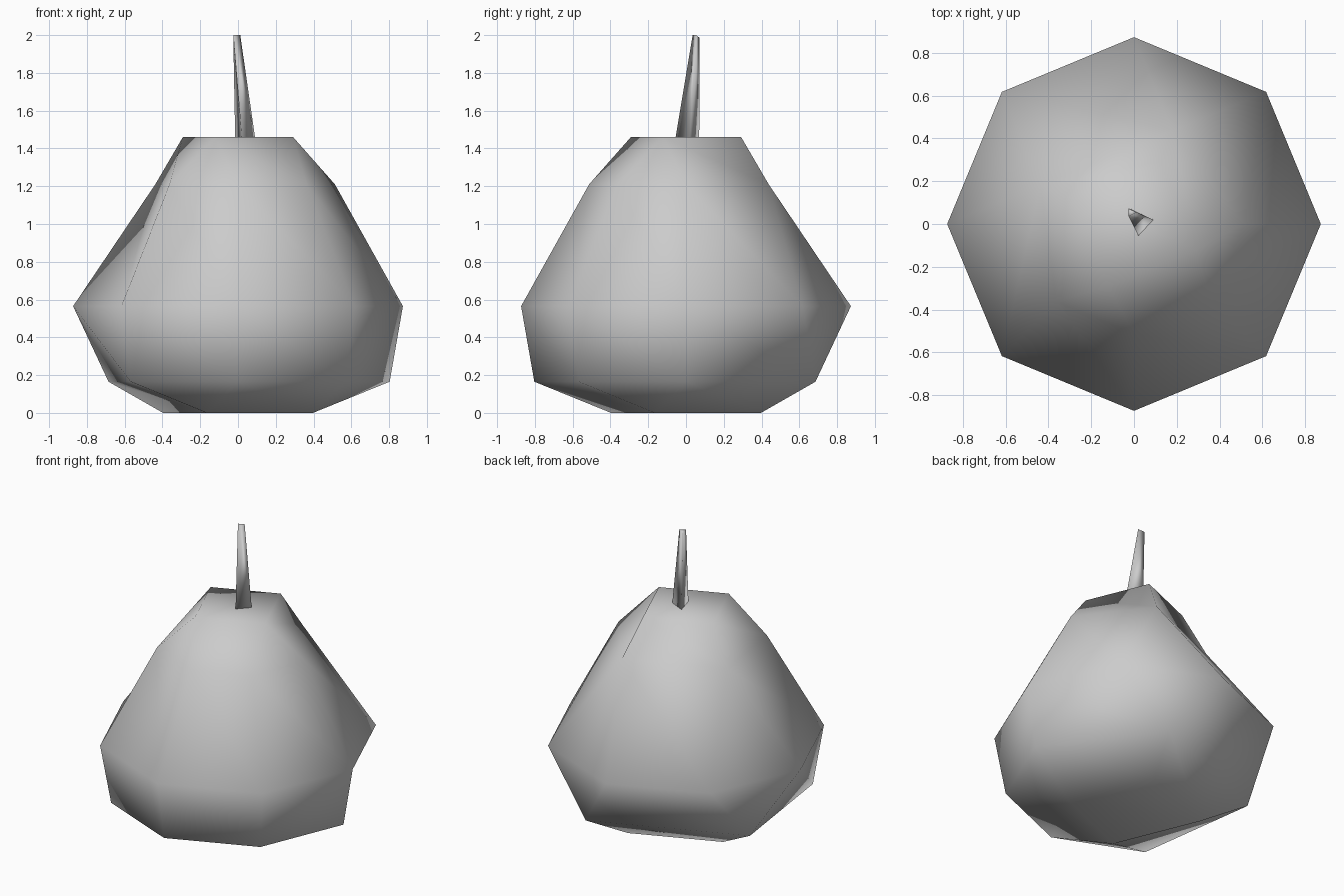
import bpy, bmesh
from math import cos, sin, pi
from mathutils import Vector

if "Cube" in bpy.data.objects:
    bpy.data.objects.remove(bpy.data.objects["Cube"], do_unlink=True)

grey = bpy.data.materials.new("plain grey")
grey.use_nodes = True
grey.diffuse_color = (0.6, 0.6, 0.6, 1)
grey.node_tree.nodes["Principled BSDF"].inputs["Base Color"].default_value = (0.6, 0.6, 0.6, 1)


def loft(name, rings):
    """Join rings of vertex positions, bottom to top, with triangles and end caps.
    Equal neighbouring positions in a ring share one vertex."""
    bm = bmesh.new()
    rows = []
    for ring in rings:
        known = {}
        row = []
        for p in ring:
            key = tuple(round(c, 4) for c in p)
            if key not in known:
                known[key] = bm.verts.new(p)
            row.append(known[key])
        rows.append(row)
    for low, up in zip(rows, rows[1:]):
        n = len(low)
        for i in range(n):
            j = (i + 1) % n
            for tri in ((low[i], low[j], up[i]), (up[i], low[j], up[j])):
                if len(set(tri)) == 3:
                    bm.faces.new(tri)
    bm.faces.new(list(dict.fromkeys(reversed(rows[0]))))
    bm.faces.new(list(dict.fromkeys(rows[-1])))
    for f in bm.faces:
        f.smooth = True
    mesh = bpy.data.meshes.new(name)
    bm.to_mesh(mesh)
    bm.free()
    mesh.materials.append(grey)
    obj = bpy.data.objects.new(name, mesh)
    bpy.context.collection.objects.link(obj)
    return obj


def body_ring(radius, z, merged):
    """Eight-sided ring; each pair of corners in merged is pulled to its midpoint."""
    pts = [Vector((radius * cos(k * pi / 4), radius * sin(k * pi / 4), z)) for k in range(8)]
    for a, b in merged:
        mid = (pts[a] + pts[b]) / 2
        pts[a], pts[b] = mid, mid.copy()
    return pts


# Body: full ring at the belly, simplified rings towards both ends
back_pairs = [(1, 2), (3, 4)]
all_pairs = back_pairs + [(5, 6), (7, 0)]
loft("pear_body", [
    body_ring(0.465, 0.0, all_pairs),
    body_ring(0.803, 0.165, back_pairs),
    body_ring(0.873, 0.565, []),
    body_ring(0.513, 1.21, back_pairs),
    body_ring(0.342, 1.46, all_pairs),
])

# Stem: leaning three-sided taper
loft("stem", [
    [(0.02, -0.055, 1.46), (0.09, 0.02, 1.46), (-0.015, 0.07, 1.46)],
    [(-0.025, 0.035, 2.0), (0.012, 0.055, 2.0), (-0.025, 0.072, 1.985)],
])
